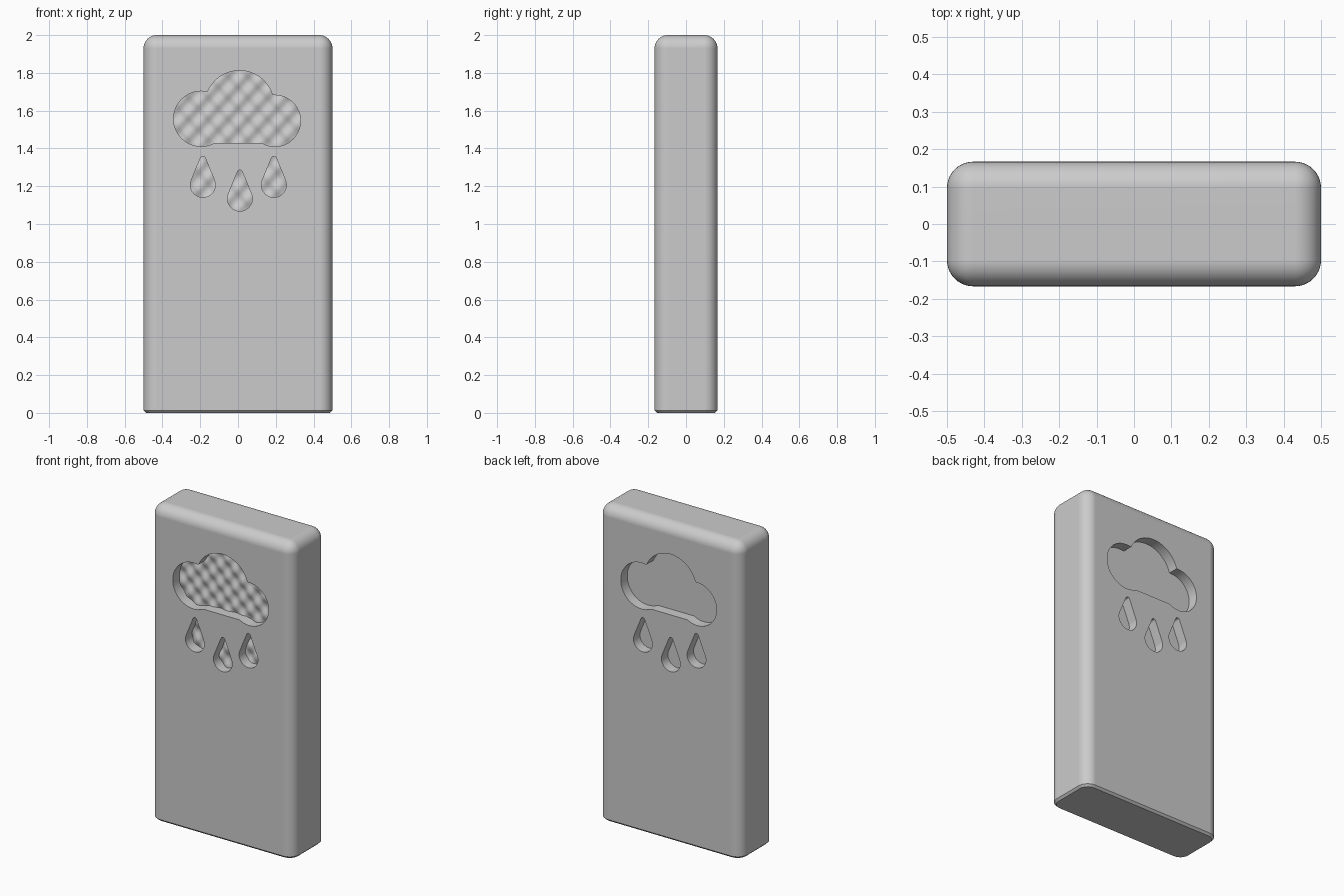
import bpy, bmesh
from math import sin, cos, pi, sqrt, asin
from mathutils import Vector

if "Cube" in bpy.data.objects:
    bpy.data.objects.remove(bpy.data.objects["Cube"], do_unlink=True)

WIDTH, DEPTH, HEIGHT = 1.0, 0.333, 2.0
FRONT = -DEPTH / 2
RECESS = 0.065      # depth of the sunken pictures
BED = 0.03          # extra depth holding the rippled floor

grey = bpy.data.materials.new("warm_grey")
grey.use_nodes = True
colour = (0.6, 0.6, 0.6, 1)
grey.diffuse_color = colour
grey.node_tree.nodes["Principled BSDF"].inputs["Base Color"].default_value = colour


def make_object(name, bm):
    bmesh.ops.recalc_face_normals(bm, faces=bm.faces)
    mesh = bpy.data.meshes.new(name)
    bm.to_mesh(mesh)
    bm.free()
    mesh.materials.append(grey)
    obj = bpy.data.objects.new(name, mesh)
    bpy.context.collection.objects.link(obj)
    return obj


def activate(obj):
    bpy.ops.object.select_all(action='DESELECT')
    obj.select_set(True)
    bpy.context.view_layer.objects.active = obj


def boolean(obj, cutter, operation):
    mod = obj.modifiers.new(operation.lower(), 'BOOLEAN')
    mod.object, mod.operation, mod.solver = cutter, operation, 'EXACT'
    activate(obj)
    bpy.ops.object.modifier_apply(modifier=mod.name)


def cloud_outline(steps=180):
    # Outer edge of three round lobes and a flat base, swept around a centre
    centre = Vector((0, 1.56))
    lobes = [(-0.195, 1.557, 0.146), (0.008, 1.63, 0.182), (0.195, 1.546, 0.136)]
    points = []
    for i in range(steps):
        d = Vector((cos(2 * pi * i / steps), sin(2 * pi * i / steps)))
        reach = 0
        for x, z, r in lobes:
            c = Vector((x, z)) - centre
            along = c.dot(d)
            gap = r * r - c.length_squared + along * along
            if gap > 0:
                reach = max(reach, along + sqrt(gap))
        if d.y < 0 and abs(d.x / d.y) < 1.3:
            reach = max(reach, (1.428 - centre.y) / d.y)
        points.append(centre + d * reach)
    return points


def drop_outline(x, tip, steps=20):
    # Large round bottom joined by straight sides to a small rounded tip
    big, small = 0.066, 0.014
    low, high = tip - 0.151, tip - small
    a = asin((big - small) / (high - low))
    points = []
    for z, r, start, sweep in ((high, small, a, pi - 2 * a), (low, big, pi - a, pi + 2 * a)):
        for i in range(steps + 1):
            t = start + sweep * i / steps
            points.append(Vector((x + r * cos(t), z + r * sin(t))))
    return points


OUTLINES = [cloud_outline()] + [drop_outline(x, tip) for x, tip in
                                ((-0.186, 1.358), (0.01, 1.285), (0.19, 1.358))]


def picture_cutter(name, depth):
    bm = bmesh.new()
    for outline in OUTLINES:
        face = bm.faces.new([bm.verts.new((p.x, FRONT - 0.1, p.y)) for p in outline])
        grown = bmesh.ops.extrude_face_region(bm, geom=[face])["geom"]
        for v in grown:
            if isinstance(v, bmesh.types.BMVert):
                v.co.y = FRONT + depth
    obj = make_object(name, bm)
    obj.hide_render = True
    return obj


# Block: rounded sides and top, small chamfer underneath
bm = bmesh.new()
bmesh.ops.create_cube(bm, size=1)
for v in bm.verts:
    v.co = Vector((v.co.x * WIDTH, v.co.y * DEPTH, (v.co.z + 0.5) * HEIGHT))
upper = [e for e in bm.edges if max(v.co.z for v in e.verts) > 1]
bmesh.ops.bevel(bm, geom=upper, offset=0.07, segments=10, profile=0.5, affect='EDGES')
lower = [e for e in bm.edges if max(v.co.z for v in e.verts) < 0.001]
bmesh.ops.bevel(bm, geom=lower, offset=0.013, segments=1, affect='EDGES')
block = make_object("block", bm)

# Sunken cloud and drops on the front and, turned around, on the back
front_cutter = picture_cutter("front_cutter", RECESS + BED)
back_cutter = picture_cutter("back_cutter", RECESS)
back_cutter.rotation_euler.z = pi
bpy.context.view_layer.update()
boolean(block, front_cutter, 'DIFFERENCE')
boolean(block, back_cutter, 'DIFFERENCE')

# Rippled floor filling the bottom of the front recess
bm = bmesh.new()
bmesh.ops.create_grid(bm, x_segments=100, y_segments=130, size=0.5)
floor_y = FRONT + RECESS
for v in bm.verts:
    x, z = v.co.x * 0.76, 1.44 + v.co.y * 0.86
    ripple = 0.008 * cos(2 * pi * x / 0.105) * cos(2 * pi * z / 0.113)
    v.co = Vector((x, floor_y + ripple, z))
grown = bmesh.ops.extrude_face_region(bm, geom=bm.faces[:])["geom"]
for v in grown:
    if isinstance(v, bmesh.types.BMVert):
        v.co.y = FRONT + RECESS + BED + 0.05
rippled_floor = make_object("rippled_floor", bm)
boolean(rippled_floor, front_cutter, 'INTERSECT')

for cutter in (front_cutter, back_cutter):
    bpy.data.objects.remove(cutter, do_unlink=True)

for obj in (block, rippled_floor):
    activate(obj)
    bpy.ops.object.shade_smooth_by_angle(angle=pi / 6)
activate(block)
weighted = block.modifiers.new("even_shading", 'WEIGHTED_NORMAL')
weighted.keep_sharp = True
